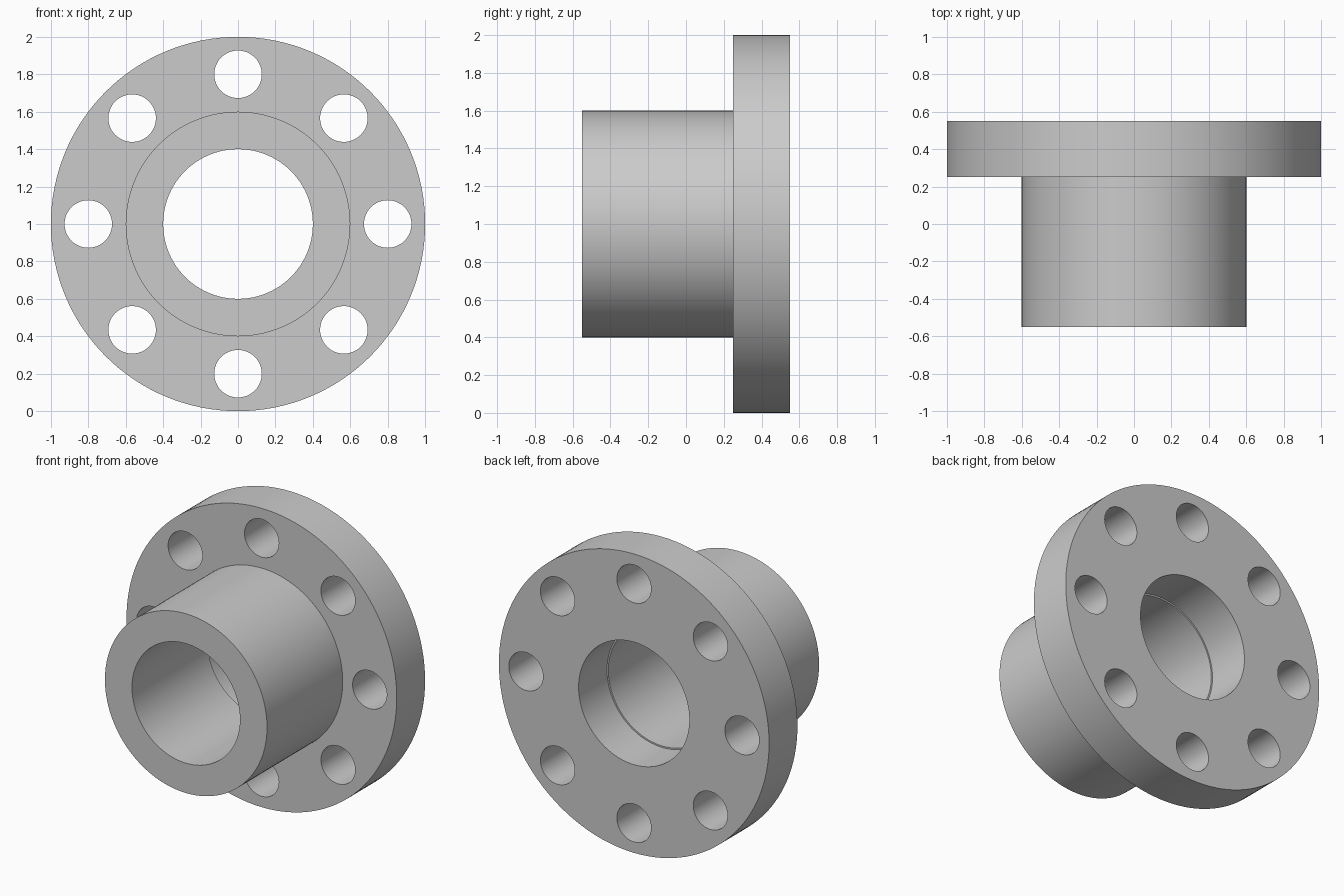
import bpy
import bmesh
from math import cos, sin, pi, radians

default_cube = bpy.data.objects.get("Cube")
if default_cube:
    bpy.data.objects.remove(default_cube, do_unlink=True)

# Material
GREY = (0.6, 0.6, 0.6, 1)
metal = bpy.data.materials.new("plain grey")
metal.use_nodes = True
metal.diffuse_color = GREY
metal.node_tree.nodes["Principled BSDF"].inputs["Base Color"].default_value = GREY

AXIS_HEIGHT = 1.0


def drilled_disc(name, circles, front, back):
    """Disc along y; circles are (x, z, radius, sides), the first being the rim."""
    bm = bmesh.new()
    caps = {front: [], back: []}
    for cx, cz, radius, sides in circles:
        angles = [2 * pi * i / sides for i in range(sides)]
        rings = [[bm.verts.new((cx + radius * cos(a), y, AXIS_HEIGHT + cz + radius * sin(a)))
                  for a in angles] for y in (front, back)]
        # wall of the rim or hole
        for i in range(sides):
            j = (i + 1) % sides
            bm.faces.new((rings[0][i], rings[0][j], rings[1][j], rings[1][i]))
        for y, ring in zip((front, back), rings):
            caps[y] += [bm.edges.get((ring[i - 1], ring[i])) for i in range(sides)]
    # flat end faces, with the holes left open
    for y, edges in caps.items():
        bmesh.ops.triangle_fill(bm, edges=edges, use_beauty=True, normal=(0, 1, 0))
    bmesh.ops.recalc_face_normals(bm, faces=bm.faces[:])
    mesh = bpy.data.meshes.new(name)
    bm.to_mesh(mesh)
    bm.free()
    mesh.materials.append(metal)
    obj = bpy.data.objects.new(name, mesh)
    bpy.context.collection.objects.link(obj)
    bpy.ops.object.select_all(action="DESELECT")
    obj.select_set(True)
    bpy.context.view_layer.objects.active = obj
    bpy.ops.object.shade_smooth_by_angle(angle=radians(30))
    return obj


# Flange with a ring of eight bolt holes and a slightly wider bore
bolt_holes = [(0.8 * cos(k * pi / 4), 0.8 * sin(k * pi / 4), 0.127, 48) for k in range(8)]
drilled_disc("flange", [(0, 0, 1.0, 128), (0, 0, 0.41, 96)] + bolt_holes, 0.25, 0.55)

# Tubular hub standing forward of the flange
drilled_disc("hub", [(0, 0, 0.6, 128), (0, 0, 0.4, 96)], -0.55, 0.25)
